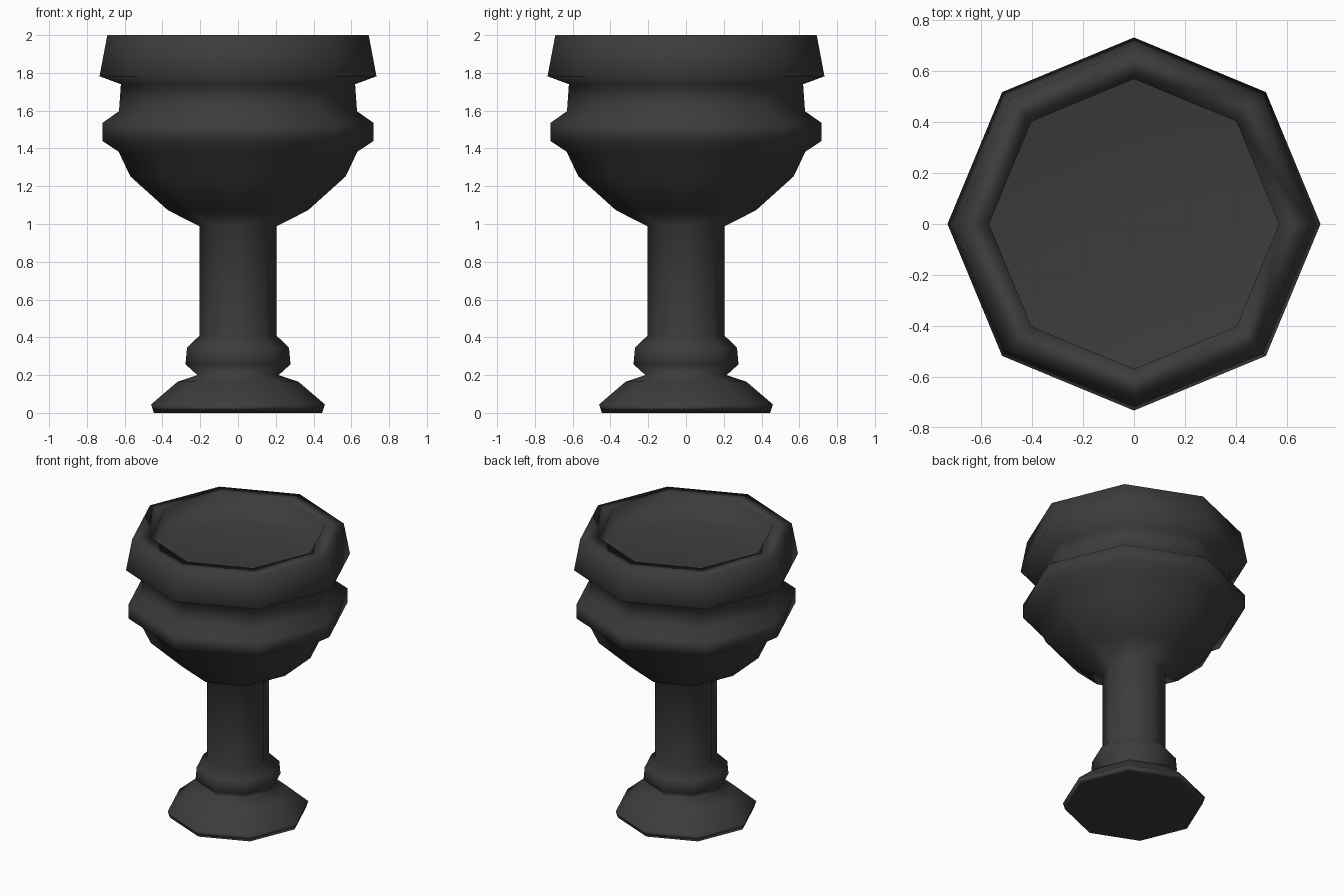
import bpy, bmesh, math

if "Cube" in bpy.data.objects:
    bpy.data.objects.remove(bpy.data.objects["Cube"])

SIDES = 8

# Goblet outline as (radius, height), from the foot up and over the rim
profile = [
    # foot
    (0.445, 0.0), (0.46, 0.045), (0.32, 0.165), (0.215, 0.2),
    # knop and stem
    (0.278, 0.257), (0.27, 0.345), (0.203, 0.41), (0.203, 0.988),
    # bowl
    (0.37, 1.072), (0.57, 1.252), (0.632, 1.383),
    # belt moulding
    (0.718, 1.44), (0.718, 1.535), (0.63, 1.597), (0.62, 1.74),
    # lip
    (0.733, 1.782), (0.692, 2.0), (0.57, 2.0),
    # inside of the cup
    (0.57, 1.8),
]

bm = bmesh.new()
rings = []
for r, z in profile:
    angles = [math.tau * i / SIDES for i in range(SIDES)]
    rings.append([bm.verts.new((r * math.cos(a), r * math.sin(a), z)) for a in angles])

# Skin the rings, then close the underside and the cup floor
for low, high in zip(rings, rings[1:]):
    for i in range(SIDES):
        j = (i + 1) % SIDES
        bm.faces.new((low[i], low[j], high[j], high[i]))
bm.faces.new(rings[0][::-1])
bm.faces.new(rings[-1])
for f in bm.faces:
    f.smooth = True
bmesh.ops.recalc_face_normals(bm, faces=bm.faces[:])

mesh = bpy.data.meshes.new("goblet")
bm.to_mesh(mesh)
bm.free()
goblet = bpy.data.objects.new("goblet", mesh)
bpy.context.collection.objects.link(goblet)

# Let the large flat faces lead the smooth shading
weighted = goblet.modifiers.new("weighted", 'WEIGHTED_NORMAL')
weighted.mode = 'FACE_AREA'
weighted.weight = 50

# Dark metal colour
mat = bpy.data.materials.new("dark_metal")
mat.diffuse_color = (0.045, 0.045, 0.045, 1)
mat.use_nodes = True
mat.node_tree.nodes["Principled BSDF"].inputs["Base Color"].default_value = mat.diffuse_color
mesh.materials.append(mat)
